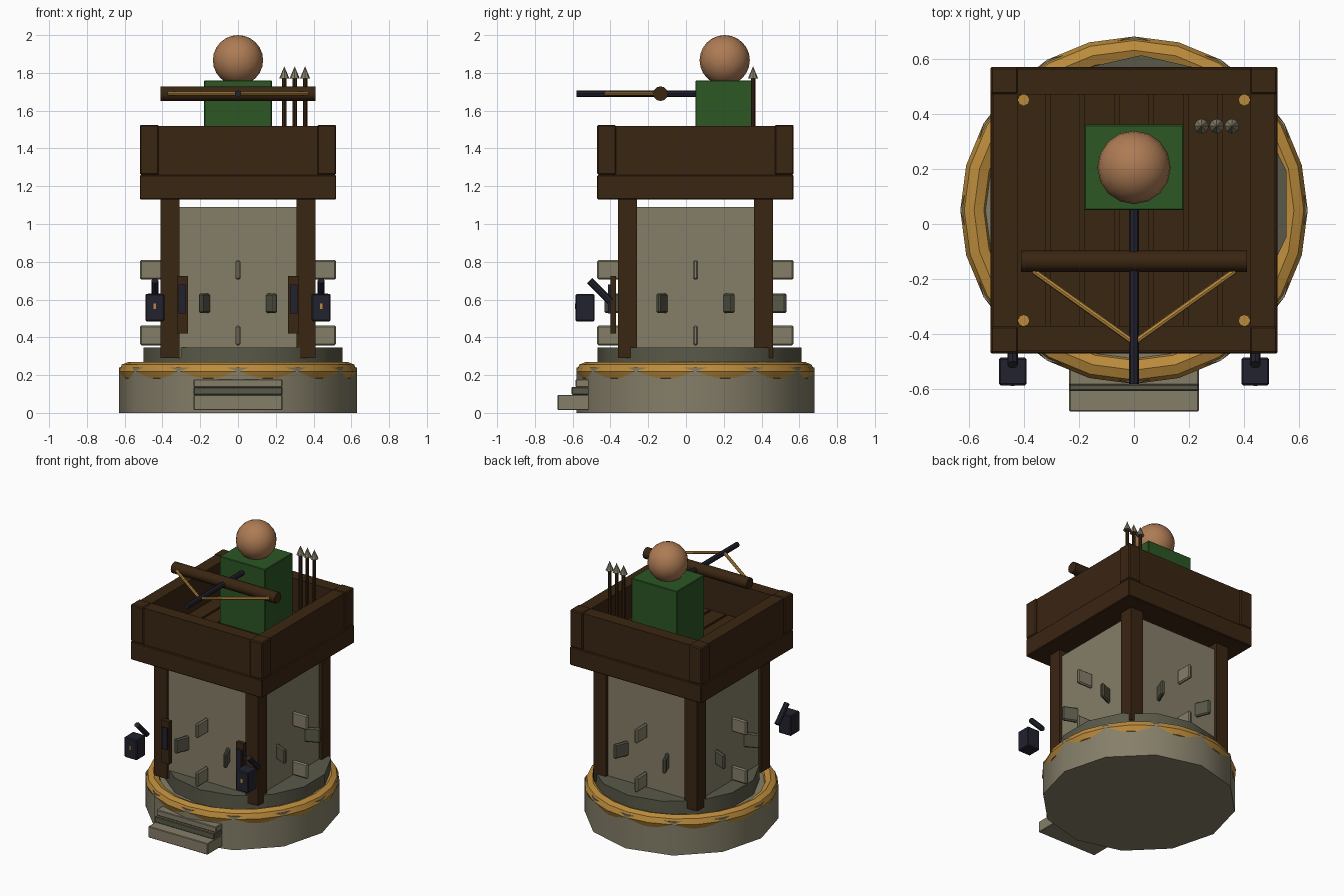
import bpy, bmesh, math
from mathutils import Vector

if "Cube" in bpy.data.objects:
    bpy.data.objects.remove(bpy.data.objects["Cube"])

CY = 0.05  # tower axis in y


def mat(name, r, g, b):
    m = bpy.data.materials.new(name)
    m.diffuse_color = (r, g, b, 1)
    m.use_nodes = True
    m.node_tree.nodes["Principled BSDF"].inputs["Base Color"].default_value = m.diffuse_color
    return m


STONE = mat("light stone", 0.235, 0.21, 0.14)
DARK = mat("dark stone", 0.10, 0.10, 0.066)
WOOD = mat("dark wood", 0.042, 0.019, 0.006)
OCHRE = mat("ochre rope", 0.50, 0.26, 0.045)
GREEN = mat("green cloth", 0.025, 0.095, 0.018)
SKIN = mat("skin", 0.42, 0.20, 0.09)
IRON = mat("blue black iron", 0.016, 0.016, 0.028)


def finish(ob, name, m, smooth=False, bevel=0):
    ob.name = name
    ob.data.materials.append(m)
    if smooth:
        bpy.ops.object.shade_smooth_by_angle(angle=math.radians(40))
    if bevel:
        mod = ob.modifiers.new("bevel", 'BEVEL')
        mod.width, mod.segments = bevel, 1
    return ob


def box(name, m, x, y, z, bevel=0, rot=0):
    """Box from (min, max) pairs, optionally turned about z."""
    bpy.ops.mesh.primitive_cube_add(size=1)
    ob = bpy.context.object
    for v in ob.data.vertices:
        v.co = [c * (p[1] - p[0]) for c, p in zip(v.co, (x, y, z))]
    ob.location = [(p[0] + p[1]) / 2 for p in (x, y, z)]
    ob.rotation_euler.z = rot
    return finish(ob, name, m, bevel=bevel)


def rod(name, m, a, b, r, n=10, r2=None):
    """Cylinder or cone between two points."""
    a, b = Vector(a), Vector(b)
    d = b - a
    bpy.ops.mesh.primitive_cone_add(vertices=n, radius1=r, radius2=r if r2 is None else r2,
                                    depth=d.length, location=(a + b) / 2,
                                    rotation=d.to_track_quat('Z', 'Y').to_euler())
    return finish(bpy.context.object, name, m, smooth=True)


# round foundation, rope collar and upper tier
rod("foundation", STONE, (0, CY, 0), (0, CY, 0.24), 0.63, 12)
bpy.ops.mesh.primitive_torus_add(major_radius=0.58, minor_radius=0.05, major_segments=24,
                                 minor_segments=8, location=(0, CY, 0.22))
finish(bpy.context.object, "foundation_collar", OCHRE, smooth=True)
rod("foundation_tier", DARK, (0.026, CY + 0.022, 0.2), (0.026, CY + 0.022, 0.345), 0.54, 14)

# front steps
box("step_low", STONE, (-0.235, 0.235), (-0.68, -0.51), (0.015, 0.095), 0.004)
box("step_mid", DARK, (-0.235, 0.235), (-0.605, -0.5), (0.095, 0.137), 0.004)
box("step_top", STONE, (-0.235, 0.235), (-0.585, -0.45), (0.137, 0.177), 0.004)

# square tower and corner posts
box("tower_wall", STONE, (-0.39, 0.39), (CY - 0.39, CY + 0.39), (0.29, 1.09))
for sx in (-1, 1):
    for sy in (-1, 1):
        x, y = sx * 0.36, CY + sy * 0.36
        box("corner_post", WOOD, (x - 0.05, x + 0.05), (y - 0.05, y + 0.05), (0.29, 1.14))

# three rings of protruding stones
for z, m, off in ((0.41, STONE, 0), (0.58, DARK, 22.5), (0.757, STONE, 0)):
    for i in range(8):
        if off == 0 and i % 2:
            continue  # these would be buried in the posts
        a = math.radians(off + 45 * i)
        x, y = 0.46 * math.cos(a), CY + 0.46 * math.sin(a)
        box("wall_stone", m, (x - 0.06, x + 0.06), (y - 0.0125, y + 0.0125),
            (z - 0.052, z + 0.052), 0.008, a)

# arrow slits and lanterns on the front
for s in (-1, 1):
    x = s * 0.294
    box("slit_frame", WOOD, (x - 0.03, x + 0.03), (-0.40, -0.37), (0.42, 0.725))
    box("slit", IRON, (x - 0.02, x + 0.02), (-0.412, -0.385), (0.525, 0.68))
    x = s * 0.44
    box("lantern", IRON, (x - 0.05, x + 0.05), (-0.585, -0.485), (0.485, 0.63), 0.006)
    box("lantern_light", OCHRE, (x - 0.007, x + 0.007), (-0.588, -0.58), (0.55, 0.578))
    rod("lantern_arm", IRON, (x, -0.51, 0.70), (x, -0.40, 0.59), 0.019, 8)

# fighting platform
box("platform_base", WOOD, (-0.52, 0.52), (CY - 0.52, CY + 0.52), (1.13, 1.26), 0.005)
for i in range(7):
    x = (i - 3) * 0.125
    box("floor_plank", WOOD, (x - 0.055, x + 0.055), (CY - 0.42, CY + 0.42), (1.25, 1.285))
for s in (-1, 1):
    lo, hi = sorted((s * 0.42, s * 0.51))
    box("parapet_side", WOOD, (lo, hi), (CY - 0.43, CY + 0.43), (1.26, 1.52))
    box("parapet_end", WOOD, (-0.43, 0.43), (CY + lo, CY + hi), (1.26, 1.52))
    for t in (-1, 1):
        x, y = s * 0.47, CY + t * 0.47
        box("parapet_post", WOOD, (x - 0.05, x + 0.05), (y - 0.05, y + 0.05), (1.26, 1.525), 0.007)
        x, y = s * 0.40, CY + t * 0.40
        rod("rope_lashing", OCHRE, (x, y, 1.26), (x, y, 1.34), 0.022, 8)

# guard
box("guard_body", GREEN, (-0.18, 0.18), (0.05, 0.36), (1.28, 1.76), 0.004)
bpy.ops.mesh.primitive_uv_sphere_add(segments=16, ring_count=12, radius=0.133, location=(0, 0.205, 1.867))
finish(bpy.context.object, "guard_head", SKIN, smooth=True)

# crossbow
rod("crossbow_stock", IRON, (0, -0.58, 1.69), (0, 0.07, 1.69), 0.018, 8)
rod("crossbow_bow", WOOD, (-0.41, -0.135, 1.69), (0.41, -0.135, 1.69), 0.039, 12)
for s in (-1, 1):
    rod("crossbow_string", OCHRE, (s * 0.365, -0.17, 1.69), (0, -0.43, 1.69), 0.011, 8)

# spare arrows
for x in (0.245, 0.30, 0.355):
    rod("arrow_shaft", WOOD, (x, 0.355, 1.28), (x, 0.355, 1.775), 0.012, 8)
    rod("arrow_head", STONE, (x, 0.355, 1.77), (x, 0.355, 1.835), 0.027, 8, 0)
